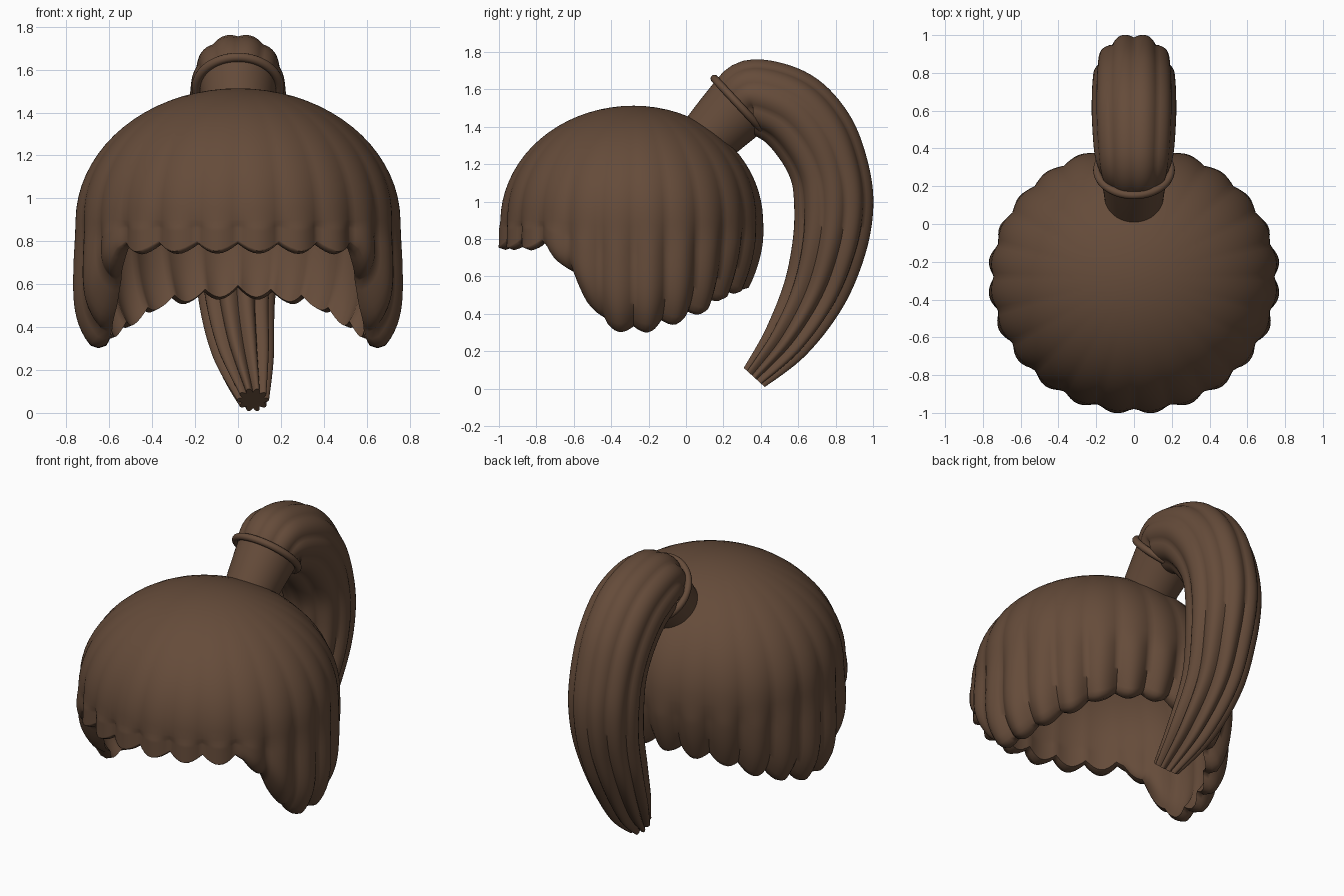
import bpy, bmesh, math
from mathutils import Vector

if "Cube" in bpy.data.objects:
    bpy.data.objects.remove(bpy.data.objects["Cube"])

brown = bpy.data.materials.new("hair brown")
brown.diffuse_color = (0.13, 0.071, 0.042, 1)
brown.use_nodes = True
brown.node_tree.nodes["Principled BSDF"].inputs["Base Color"].default_value = brown.diffuse_color


def finish(name, verts, faces, angle=60):
    me = bpy.data.meshes.new(name)
    me.from_pydata(verts, [], faces)
    bm = bmesh.new()
    bm.from_mesh(me)
    bmesh.ops.remove_doubles(bm, verts=bm.verts, dist=1e-5)
    bmesh.ops.recalc_face_normals(bm, faces=bm.faces)
    bm.to_mesh(me)
    bm.free()
    ob = bpy.data.objects.new(name, me)
    bpy.context.collection.objects.link(ob)
    me.materials.append(brown)
    bpy.ops.object.select_all(action='DESELECT')
    ob.select_set(True)
    bpy.context.view_layer.objects.active = ob
    bpy.ops.object.shade_smooth_by_angle(angle=math.radians(angle))
    return ob


def skin(rings):
    # quads between consecutive closed rings
    n = len(rings[0])
    verts = [v for r in rings for v in r]
    faces = [(i * n + j, i * n + (j + 1) % n, (i + 1) * n + (j + 1) % n, (i + 1) * n + j)
             for i in range(len(rings) - 1) for j in range(n)]
    return verts, faces


# ---- hair cap: fluted dome with a scalloped hem, short in front, long at the sides
HEM = [(0, .755), (49, .75), (54, .68), (76, .33), (90, .30), (101, .32),
       (117, .37), (132, .43), (143, .49), (160, .525), (180, .55)]
LOBES = 24
SEG = LOBES * 8


def lerp_table(table, x):
    for (a, p), (b, q) in zip(table, table[1:]):
        if x <= b:
            return p + (q - p) * (x - a) / (b - a)
    return table[-1][1]


def cap_point(phi, t, inner):
    deg = abs(math.degrees(phi))
    lobe = abs(math.sin(phi * LOBES / 2))
    hem = lerp_table(HEM, deg) + .045 * (1 - lobe)
    if t <= .5:                                   # dome
        a = t * math.pi
        k, z, u = math.sin(a), .9 + .613 * math.cos(a), 0
    else:                                         # hanging part
        u = (t - .5) * 2
        k, z = 1, .9 + (hem - .9) * u
        front = max(0, min(1, (65 - deg) / 20))
        back = max(0, min(1, (deg - 95) / 50))
        side = 1 - front - back
        k += front * .005 * u - back * .12 * u ** 2.2
        k += side * (.05 * u * u - .15 * u ** 5)
    amp = .035 * min(1, t / .65) ** 2.5 * (lobe - .6)
    off = amp * .4 - .065 * min(1, t * 3) if inner else amp
    if inner:
        z -= .055 * max(0, 1 - t * 2)
    rx = k * .755 + off
    ry = k * (.71 if deg < 90 else .69) + off
    return (rx * math.sin(phi), -.28 - ry * math.cos(phi), z)


def cap_ring(t, inner):
    return [cap_point((j / SEG * 2 - 1) * math.pi, t, inner) for j in range(SEG)]


T = [i / 36 for i in range(37)]
outer = [cap_ring(t, False) for t in T]
inner = [cap_ring(t, True) for t in reversed(T)]
lip = [tuple((a + b) / 2 - (.012 if i == 2 else 0) for i, (a, b) in enumerate(zip(p, q)))
       for p, q in zip(outer[-1], inner[0])]
finish("hair_cap", *skin(outer + [lip] + inner), 70)


# ---- tubes swept along a path in the middle plane: (x, y, z, half width x, half depth)
def spline(pts, steps):
    out = []
    P = [Vector(p) for p in pts]
    for i in range(len(P) - 1):
        p0, p1, p2, p3 = P[max(i - 1, 0)], P[i], P[i + 1], P[min(i + 2, len(P) - 1)]
        for s in range(steps):
            t = s / steps
            out.append(.5 * (2 * p1 + (p2 - p0) * t + (2 * p0 - 5 * p1 + 4 * p2 - p3) * t * t
                             + (3 * p1 - p0 - 3 * p2 + p3) * t ** 3))
    return out + [P[-1]]


def tube(name, pts, steps, lobes=0, seg=80, angle=60):
    path = spline(pts, steps)
    rings = []
    for i, p in enumerate(path):
        a, b = path[max(i - 1, 0)], path[min(i + 1, len(path) - 1)]
        tan = Vector((0, b[1] - a[1], b[2] - a[2])).normalized()
        nrm = Vector((0, -tan.z, tan.y))
        f = i / (len(path) - 1)
        depth = (.06 + .28 * f ** 3) if lobes else 0
        ring = []
        for j in range(seg):
            th = j / seg * 2 * math.pi
            m = 1 + depth * (abs(math.sin((th - math.pi / 2) * lobes / 2)) - .8)
            ring.append(Vector(p[:3]) + Vector((p[3] * m * math.cos(th), 0, 0))
                        + nrm * p[4] * m * math.sin(th))
        rings.append(ring)
    # close both ends
    for k, pos in ((0, 0), (-1, len(rings) + 1)):
        c = Vector(path[k][:3])
        rings.insert(pos, [c.copy() for _ in range(seg)])
    return finish(name, *skin(rings), angle)


tube("ponytail", [
    (0, .28, 1.51, .175, .175), (0, .36, 1.565, .205, .20), (0, .55, 1.495, .22, .222),
    (0, .685, 1.35, .22, .225), (0, .765, 1.17, .215, .215), (0, .79, .98, .21, .215),
    (0, .765, .76, .195, .20), (-.005, .685, .51, .17, .172), (.025, .54, .26, .135, .13),
    (.07, .365, .06, .07, .075)], 8, lobes=10)

# ---- bound stem between the cap and the band
tube("ponytail_stem", [(0, .10, 1.32, .15, .155), (0, .20, 1.425, .165, .172),
                       (0, .30, 1.525, .18, .188)], 4, seg=48)

# ---- hair band
bpy.ops.mesh.primitive_torus_add(major_segments=64, minor_segments=14, major_radius=.195,
                                 minor_radius=.021, location=(0, .285, 1.515),
                                 rotation=(math.radians(-47), 0, 0))
band = bpy.context.object
band.name = "hair_band"
band.data.materials.append(brown)
bpy.ops.object.shade_smooth()
